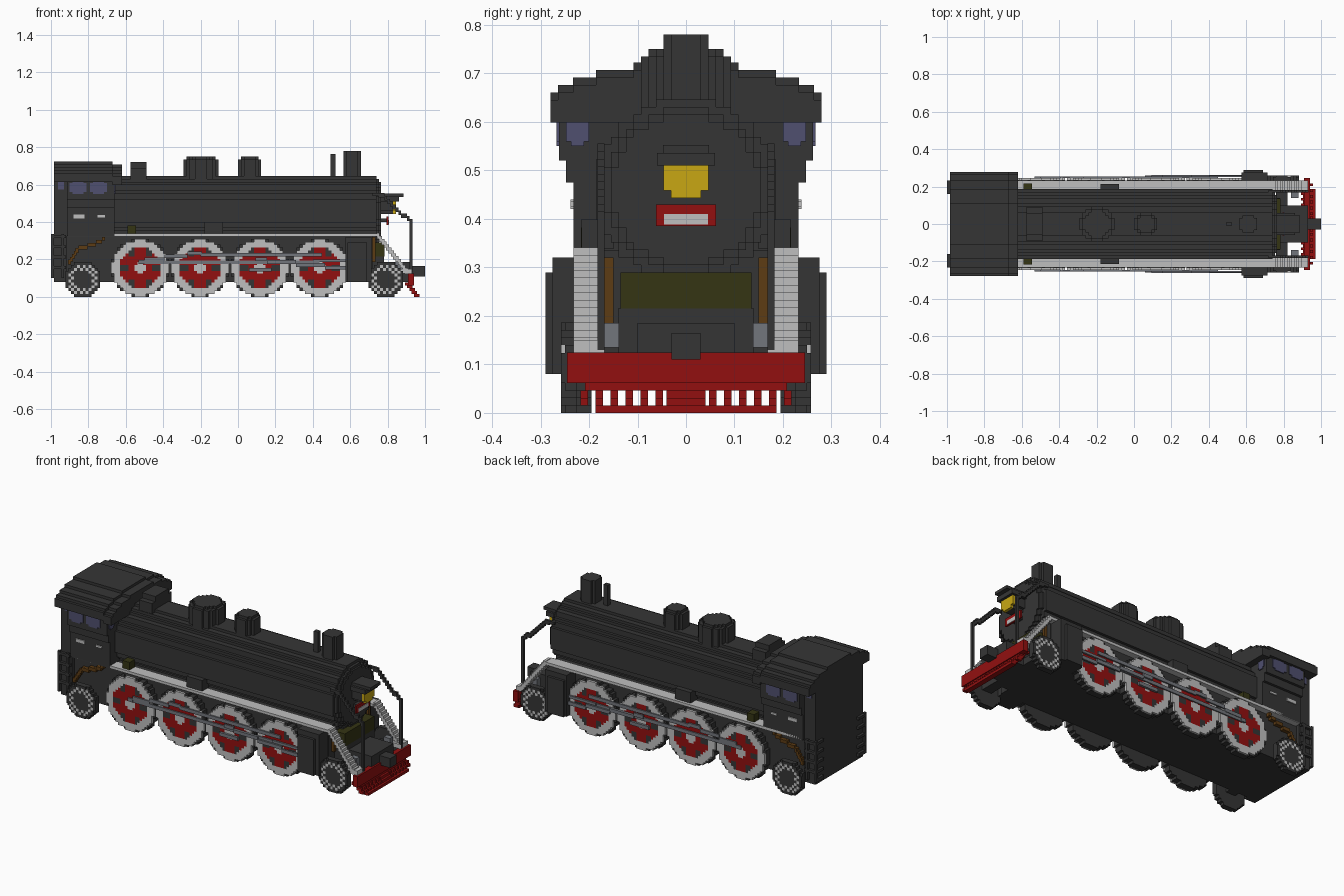
import bpy, bmesh, math

if "Cube" in bpy.data.objects:
    bpy.data.objects.remove(bpy.data.objects["Cube"])

V = 0.0155  # block size
BLACK, WHITE, RED, YELLOW, GLASS, OLIVE, BROWN, GREY = range(8)
MATS = []
for title, rgb in [("black paint", (.036, .036, .036)), ("white trim", (.52, .52, .52)),
                   ("red paint", (.29, .005, .005)), ("lamp yellow", (.58, .39, .007)),
                   ("window glass", (.08, .08, .16)), ("olive metal", (.035, .035, .007)),
                   ("brown copper", (.11, .045, .007)), ("steel grey", (.17, .18, .2))]:
    m = bpy.data.materials.new(title)
    m.use_nodes = True
    m.diffuse_color = (*rgb, 1)
    m.node_tree.nodes["Principled BSDF"].inputs["Base Color"].default_value = (*rgb, 1)
    MATS.append(m)


class Part:
    """Collects coloured blocks, optionally mirrored across y, into one object."""

    def __init__(self, name, mirror=False):
        self.name, self.mirror, self.bm = name, mirror, bmesh.new()

    def box(self, x, y, z, mat=BLACK):
        for s in ((1, -1) if self.mirror else (1,)):
            new = bmesh.ops.create_cube(self.bm, size=1)["verts"]
            for v in new:
                v.co = [sum(r) / 2 + c * (r[1] - r[0]) for r, c in zip((x, y, z), v.co)]
                v.co.y *= s
            faces = {f for v in new for f in v.link_faces}
            for f in faces:
                f.material_index = mat
            bmesh.ops.recalc_face_normals(self.bm, faces=list(faces))
        return self

    def layer(self, axis, cu, cv, span, reach, rule):
        """Block cross-section normal to an axis; rule(u, v) gives a colour or None."""
        n = round(reach / V)
        for j in range(-n, n):
            start, colour = -n, None
            for i in range(-n, n + 1):
                c = rule((i + .5) * V, (j + .5) * V) if i < n else None
                if c != colour:
                    if colour is not None:
                        u, w = (cu + start * V, cu + i * V), (cv + j * V, cv + j * V + V)
                        dims = {"x": (span, u, w), "y": (u, span, w), "z": (u, w, span)}[axis]
                        self.box(*dims, colour)
                    start, colour = i, c
        return self

    def stair(self, a, b, y, thick, mat):
        """Stepped bar between two (x, z) points."""
        n = max(1, round(max(abs(b[0] - a[0]), abs(b[1] - a[1])) / V))
        for i in range(n + 1):
            x, z = (a[k] + (b[k] - a[k]) * i / n for k in (0, 1))
            z = round(z / V) * V
            self.box((x - V / 2, x + V / 2), y, (z - thick / 2, z + thick / 2), mat)
        return self

    def done(self):
        me = bpy.data.meshes.new(self.name)
        self.bm.to_mesh(me)
        self.bm.free()
        for m in MATS:
            me.materials.append(m)
        bpy.context.collection.objects.link(bpy.data.objects.new(self.name, me))


def disc(radius, mat=BLACK):
    return lambda u, v: mat if math.hypot(u, v) < radius else None


# Boiler and smokebox door
boiler = Part("boiler")
boiler.layer("x", 0, .46, (-.66, .74), .186, disc(.187))
boiler.layer("x", 0, .46, (.74, .755), .17, disc(.17))
boiler.layer("x", 0, .46, (.755, .765), .155, disc(.155)).done()

# Frame, front deck and coupler
frame = Part("frame")
frame.box((-.92, .72), (-.195, .195), (.08, .335))
frame.box((.72, .78), (-.14, .14), (.08, .215))
frame.box((.78, .93), (-.1, .1), (.08, .185))
frame.box((.93, 1), (-.03, .03), (.11, .165)).done()

# Cab with stepped walls and rounded roof
def roof_rule(y, z):
    a = abs(y) / .28
    return BLACK if a < 1 and -.03 < z < .075 * math.sqrt(1 - a * a) else None


cab = Part("cab")
cab.layer("x", 0, .645, (-.985, -.67), .279, roof_rule)
cab.layer("x", 0, .63, (-.67, -.62), .279, roof_rule)
cab.box((-.915, -.66), (-.232, .232), (.325, .475))
cab.box((-.915, -.66), (-.247, .247), (.475, .52))
cab.box((-.915, -.66), (-.262, .262), (.52, .63))
cab.box((-.985, -.915), (-.217, .217), (.08, .63)).done()

# Cab glazing and small side plates
glass = Part("cab_windows", True)
for x0, x1 in ((-.9, -.81), (-.79, -.7)):
    glass.box((x0, x1), (.262, .267), (.56, .61), GLASS)
    glass.box((x0 + V, x1 - V), (.262, .267), (.55, .62), GLASS)
glass.box((-.962, -.93), (.217, .222), (.575, .625), GLASS)
glass.box((-.66, -.655), (.2, .247), (.56, .605), GLASS)
glass.box((-.66, -.655), (.21, .237), (.55, .615), GLASS).done()
plates = Part("cab_plates", True)
plates.box((-.88, -.82), (.232, .238), (.42, .44), WHITE)
plates.box((-.75, -.71), (.232, .238), (.425, .437), WHITE).done()

# Rear ladders
ladder = Part("rear_ladder", True)
for x in (-1, -.945):
    ladder.box((x, x + V), (.16, .232), (.1, .12))
    ladder.box((x, x + V), (.217, .232), (.1, .335))
for i in range(4):
    ladder.box((-1, -.92), (.16, .232), (.15 + i * .055, .165 + i * .055))
ladder.done()

# Chimney, domes, whistle pipe and roof vent
Part("chimney").layer("z", .61, 0, (.62, .78), .047, disc(.05)).done()
Part("small_dome").layer("z", .062, 0, (.6, .735), .062, disc(.064)) \
    .layer("z", .062, 0, (.735, .75), .047, disc(.05)).done()
Part("large_dome").layer("z", -.198, 0, (.6, .735), .093, disc(.09)) \
    .layer("z", -.198, 0, (.735, .75), .078, disc(.075)).done()
Part("whistle_pipe").box((.495, .522), (-.012, .012), (.62, .765)).done()
Part("roof_vent").box((-.575, -.49), (-.09, .09), (.6, .69)) \
    .box((-.575, -.49), (-.06, .06), (.69, .72)).done()


# Driving wheels: dark tread, pale rim, red spokes with dark gaps
def face_rule(u, v):
    r, a = math.hypot(u, v), math.atan2(v, u)
    if r < .028 or .108 < r < .15:
        return WHITE
    if r < .108:
        return BLACK if r > .068 and math.cos(6 * a) > .55 else RED
    return None


# Truck wheels: dark disc with a speckled ring
def truck_rule(u, v):
    r = math.hypot(u, v)
    speck = (math.floor(u / V) + math.floor(v / V)) % 2 == 0
    return WHITE if .05 < r < .085 and speck else (BLACK if r < .09 else None)


for i in range(4):
    x = -.523 + .32 * i
    wheel = Part("driving_wheel_%d" % (i + 1), True)
    wheel.layer("y", x, .155, (.195, .235), .155, disc(.156))
    wheel.layer("y", x, .155, (.235, .245), .155, face_rule).done()
for name, x in (("rear_truck_wheel", -.83), ("front_truck_wheel", .79)):
    wheel = Part(name, True)
    wheel.layer("y", x, .093, (.225, .25), .093, disc(.096))
    wheel.layer("y", x, .093, (.25, .258), .093, truck_rule)
    wheel.box((x - .03, x + .03), (0, .225), (.08, .12)).done()

# Side rods
rods = Part("side_rods", True)
rods.stair((-.523, .19), (-.2, .235), (.247, .255), .02, GREY)
rods.box((-.2, .45), (.247, .255), (.215, .235), GREY)
rods.box((-.523, .437), (.245, .252), (.175, .195), GREY)
rods.stair((.1, .2), (.58, .15), (.252, .262), .02, GREY)
rods.box((.06, .18), (.247, .26), (.135, .155), GREY)
rods.box((.4, .58), (.25, .26), (.185, .2), GREY).done()

# Cylinders
cylinder = Part("cylinder", True)
cylinder.box((.585, .69), (.15, .29), (.08, .29))
cylinder.box((.575, .715), (.15, .275), (.08, .32)).done()

# Running boards with front stairs
board = Part("running_board", True)
board.box((-.91, .75), (.17, .232), (.322, .338), WHITE)
board.stair((.75, .322), (.9, .14), (.183, .232), .032, WHITE)
board.box((.86, .93), (.168, .232), (.125, .15), WHITE)
board.box((.84, .88), (.138, .168), (.135, .185), GREY).done()

# Equipment on the running boards and cab piping
Part("air_pump", True).box((-.18, -.08), (.15, .215), (.338, .4)).done()
Part("sand_box", True).box((-.59, -.545), (.17, .217), (.338, .382), OLIVE).done()
pipe = Part("copper_pipe", True)
pipe.stair((-.9, .19), (-.86, .25), (.2, .222), .025, BROWN)
pipe.stair((-.86, .25), (-.72, .305), (.2, .222), .02, BROWN).done()
Part("front_pipe", True).box((.72, .735), (.15, .168), (.185, .32), BROWN).done()
Part("front_tank").box((.72, .782), (-.135, .135), (.215, .29), OLIVE).done()

# Headlight with hood, bracket and front plate
lamp = Part("headlight")
lamp.layer("x", 0, .49, (.76, .83), .047, disc(.05))
lamp.layer("x", 0, .49, (.83, .845), .047, disc(.052, YELLOW))
lamp.box((.76, .885), (-.047, .047), (.535, .552))
lamp.box((.76, .86), (-.06, .06), (.51, .536)).done()
plate = Part("front_plate")
plate.box((.765, .795), (-.03, .03), (.4, .42))
plate.box((.795, .805), (-.062, .062), (.385, .43), RED)
plate.box((.805, .808), (-.045, .045), (.388, .41), WHITE).done()

# Front handrails
rail = Part("front_handrail", True)
rail.box((.72, .765), (.168, .183), (.54, .555))
rail.stair((.76, .55), (.925, .4), (.168, .183), .025, BLACK)
rail.box((.918, .933), (.168, .183), (.13, .405)).done()

# Pilot beam and slatted cowcatcher sloping forward
pilot = Part("cowcatcher")
pilot.box((.91, .94), (-.245, .245), (.062, .125), RED)
for row in range(5):
    half, x, z = .215 - .007 * (4 - row), .97 - .012 * row, row * V
    if row in (0, 3):
        pilot.box((x - .03, x), (-half, half), (z, z + V), RED)
        continue
    pilot.box((x - .03, x), (-.04, .04), (z, z + V), RED)
    for s in (1, -1):
        for i in range(6):
            y = s * (.055 + i * 2 * V + (V if row > 3 else 0))
            pilot.box((x - .03, x), (y - V / 2, y + V / 2), (z, z + V), RED)
pilot.done()
